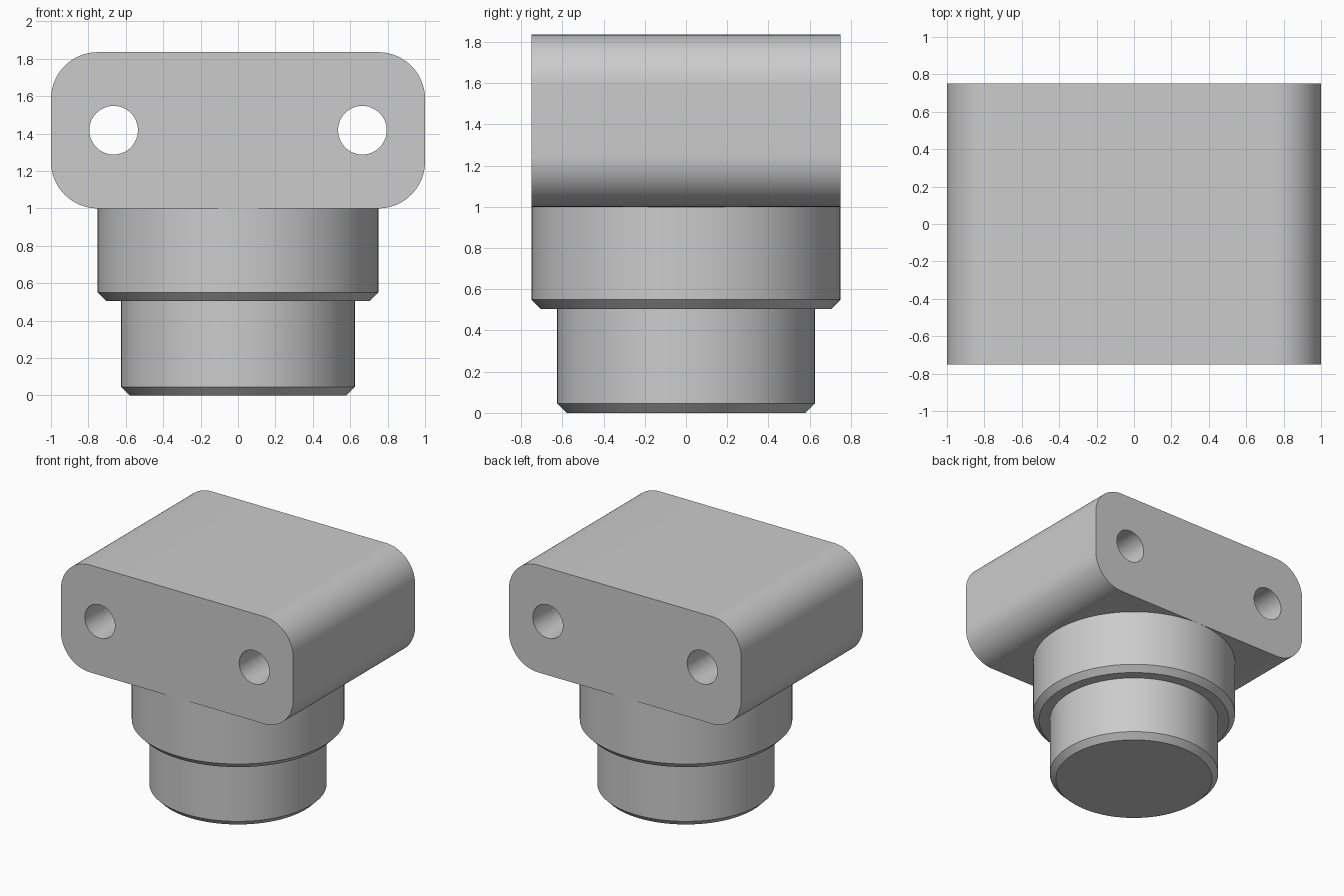
import bpy, bmesh, math
from mathutils import Matrix

cube = bpy.data.objects.get("Cube")
if cube:
    bpy.data.objects.remove(cube, do_unlink=True)

grey = bpy.data.materials.new("plain grey")
grey.use_nodes = True
color = (0.6, 0.6, 0.6, 1)
grey.diffuse_color = color
grey.node_tree.nodes["Principled BSDF"].inputs["Base Color"].default_value = color


def finish(bm, name):
    bmesh.ops.recalc_face_normals(bm, faces=bm.faces)
    mesh = bpy.data.meshes.new(name)
    bm.to_mesh(mesh)
    bm.free()
    mesh.materials.append(grey)
    obj = bpy.data.objects.new(name, mesh)
    bpy.context.collection.objects.link(obj)
    return obj


def smooth(obj):
    bpy.ops.object.select_all(action='DESELECT')
    obj.select_set(True)
    bpy.context.view_layer.objects.active = obj
    bpy.ops.object.shade_smooth_by_angle(angle=math.radians(30))


def arc(cx, cz, r, start, sweep, steps):
    angles = [start + sweep * i / steps for i in range(steps + 1)]
    return [(cx + r * math.cos(a), cz + r * math.sin(a)) for a in angles]


# Stepped round shank: revolved profile with chamfered lower edges
SEGMENTS = 96
profile = [(0.58, 0), (0.625, 0.045), (0.625, 0.505), (0.705, 0.505),
           (0.75, 0.55), (0.75, 1.0)]
bm = bmesh.new()
rings = [[bm.verts.new((r * math.cos(t), r * math.sin(t), z))
          for t in (math.tau * i / SEGMENTS for i in range(SEGMENTS))]
         for r, z in profile]
for low, high in zip(rings, rings[1:]):
    for i in range(SEGMENTS):
        j = (i + 1) % SEGMENTS
        bm.faces.new((low[i], low[j], high[j], high[i]))
bm.faces.new(rings[0])
bm.faces.new(rings[-1])
smooth(finish(bm, "stepped_shank"))

# Rounded block: filleted outline extruded from front to back
BOTTOM, TOP, RADIUS, DEPTH = 1.0, 1.835, 0.25, 0.75
outline = []
for k, (sx, cz) in enumerate([(1, TOP - RADIUS), (-1, TOP - RADIUS),
                              (-1, BOTTOM + RADIUS), (1, BOTTOM + RADIUS)]):
    outline += arc(sx * (1 - RADIUS), cz, RADIUS, k * math.pi / 2, math.pi / 2, 20)
bm = bmesh.new()
face = bm.faces.new([bm.verts.new((x, -DEPTH, z)) for x, z in outline])
side = bmesh.ops.extrude_face_region(bm, geom=[face], use_keep_orig=True)["geom"]
bmesh.ops.translate(bm, vec=(0, 2 * DEPTH, 0),
                    verts=[v for v in side if isinstance(v, bmesh.types.BMVert)])
block = finish(bm, "rounded_block")

# Two bores running through the block
bm = bmesh.new()
for s in (-1, 1):
    place = Matrix.Translation((s * 0.665, 0, 1.418)) @ Matrix.Rotation(math.pi / 2, 4, 'X')
    bmesh.ops.create_cone(bm, cap_ends=True, segments=48, radius1=0.13,
                          radius2=0.13, depth=2, matrix=place)
cutter = finish(bm, "bore_cutter")
cutter.hide_render = True
cutter.hide_viewport = True

cut = block.modifiers.new("bores", 'BOOLEAN')
cut.object = cutter
cut.operation = 'DIFFERENCE'
cut.solver = 'EXACT'
bpy.context.view_layer.update()
mesh = bpy.data.meshes.new_from_object(
    block.evaluated_get(bpy.context.evaluated_depsgraph_get()))
block.modifiers.clear()
block.data = mesh
bpy.data.objects.remove(cutter, do_unlink=True)
smooth(block)
